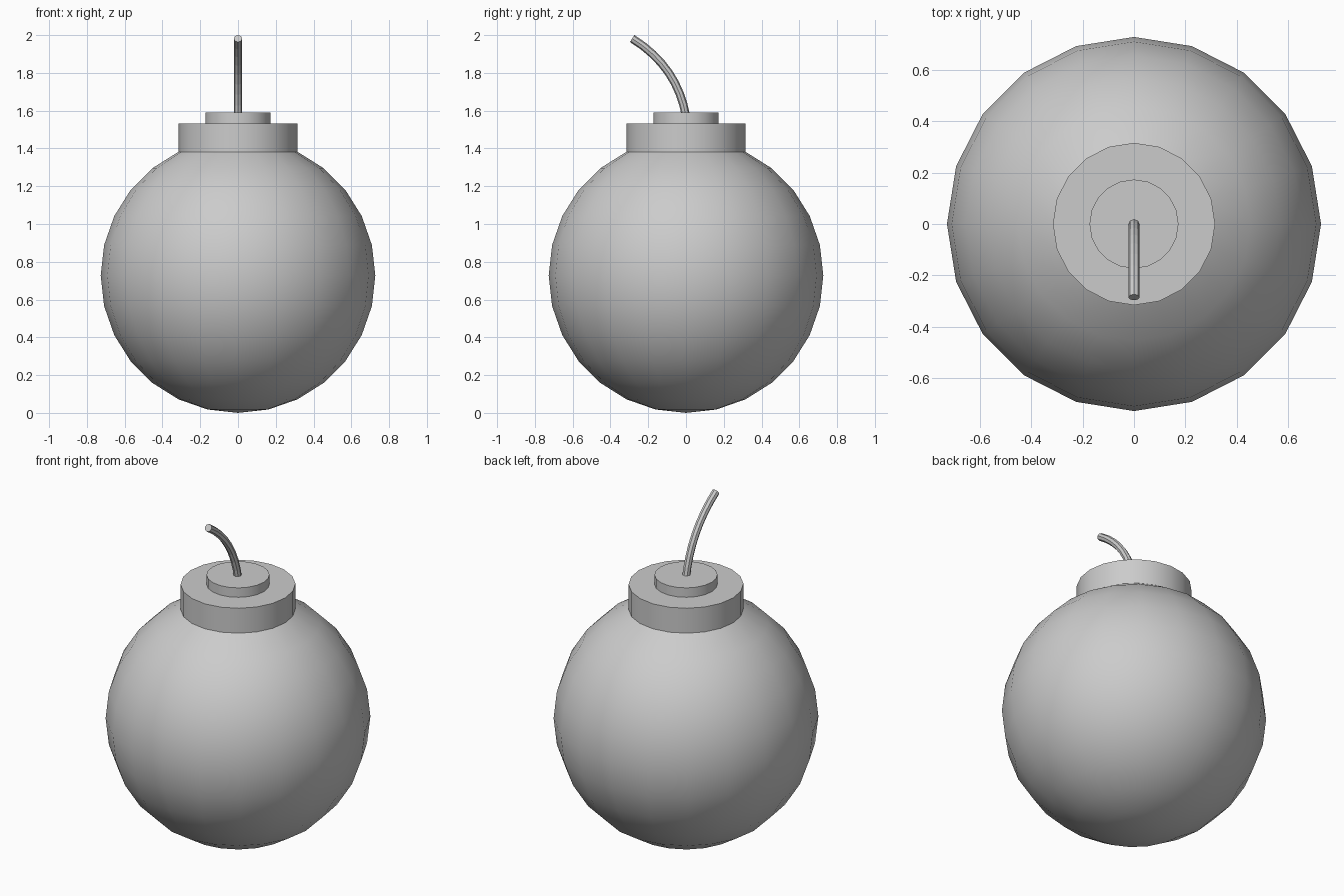
import bpy, bmesh, math
from mathutils import Vector

if "Cube" in bpy.data.objects:
    bpy.data.objects.remove(bpy.data.objects["Cube"])

SIDES, RINGS, R = 20, 14, 0.727


def lathe(name, profile, sides):
    """Spin (radius, z) points round z; radius 0 makes a pole, the last ring is capped."""
    bm = bmesh.new()
    loops = []
    for r, z in profile:
        if r == 0:
            loops.append([bm.verts.new((0, 0, z))] * sides)
        else:
            loops.append([bm.verts.new((r * math.cos(2 * math.pi * i / sides),
                                        r * math.sin(2 * math.pi * i / sides), z))
                          for i in range(sides)])
    for a, b in zip(loops, loops[1:]):
        for i in range(sides):
            j = (i + 1) % sides
            bm.faces.new(list(dict.fromkeys((a[i], a[j], b[j], b[i]))))
    bm.faces.new(loops[-1])
    bmesh.ops.recalc_face_normals(bm, faces=bm.faces)
    mesh = bpy.data.meshes.new(name)
    bm.to_mesh(mesh)
    bm.free()
    obj = bpy.data.objects.new(name, mesh)
    bpy.context.collection.objects.link(obj)
    return obj


# Round body, open ring near the top extruded into collar and stepped cap
profile = [(R * math.sin(math.pi * k / RINGS) if k else 0,
            R - R * math.cos(math.pi * k / RINGS)) for k in range(RINGS - 1)]
neck = profile[-1][0]
profile += [(neck, 1.533), (0.173, 1.533), (0.173, 1.59)]
body = lathe("body_with_collar", profile, SIDES)
bpy.context.view_layer.objects.active = body
body.select_set(True)
bpy.ops.object.shade_smooth_by_angle(angle=math.radians(30))
body.select_set(False)

# Bent fuse: bevelled curve leaning to the front
curve = bpy.data.curves.new("fuse", 'CURVE')
curve.dimensions = '3D'
curve.bevel_depth = 0.022
curve.bevel_resolution = 2
curve.use_fill_caps = True
curve.resolution_u = 8
spline = curve.splines.new('BEZIER')
spline.bezier_points.add(1)
points = [((0, 1.54), (0, 1.57), (-0.03, 1.74)),
          ((-0.12, 1.88), (-0.285, 1.982), (-0.45, 2.084))]
for p, (left, co, right) in zip(spline.bezier_points, points):
    p.handle_left_type = p.handle_right_type = 'FREE'
    p.handle_left = Vector((0, *left))
    p.co = Vector((0, *co))
    p.handle_right = Vector((0, *right))
spline.use_smooth = False
fuse = bpy.data.objects.new("fuse", curve)
bpy.context.collection.objects.link(fuse)
